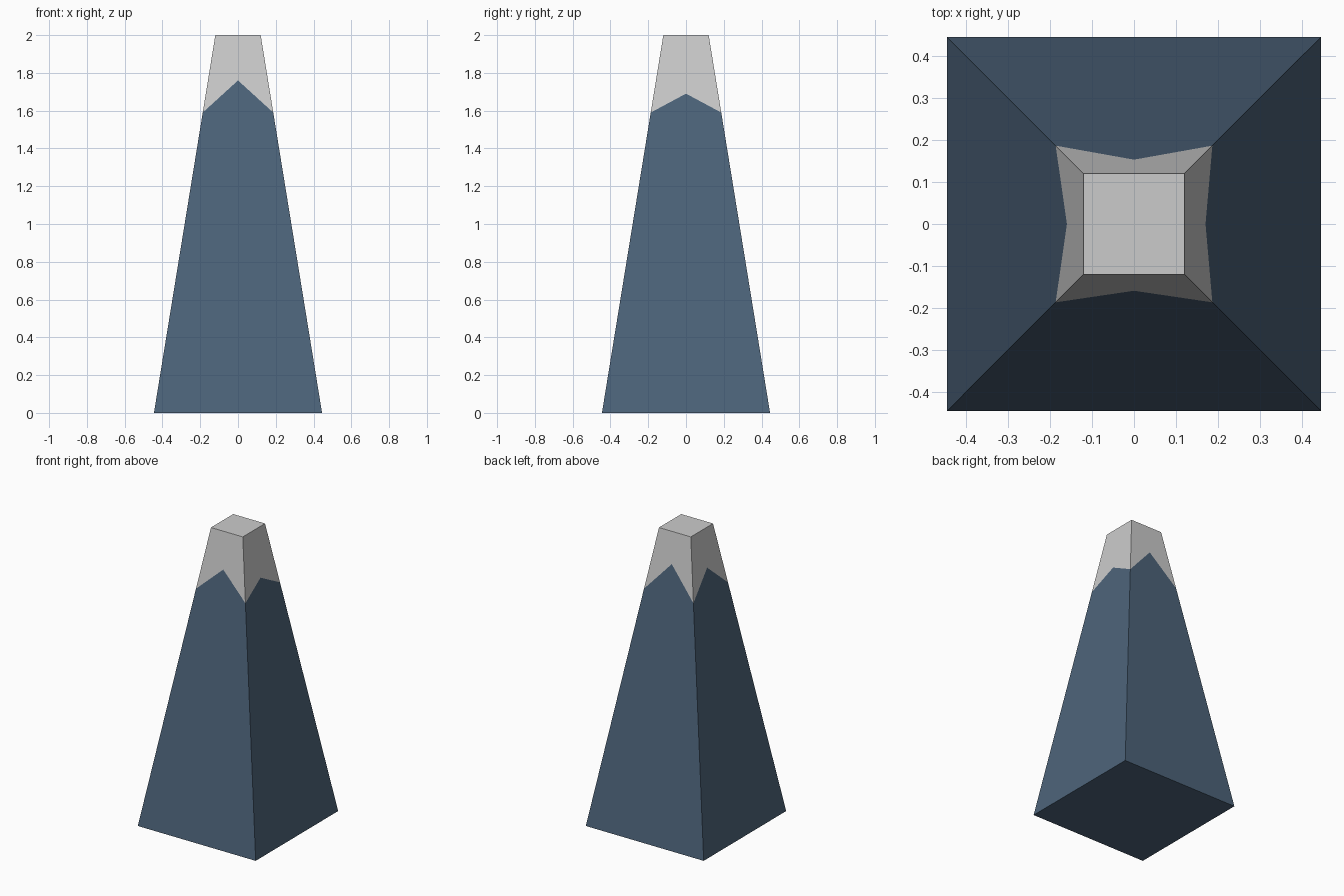
import bpy, bmesh

if "Cube" in bpy.data.objects:
    bpy.data.objects.remove(bpy.data.objects["Cube"])

BASE, TOP, HEIGHT = 0.445, 0.12, 2.0
SNOW_Z = 1.59                          # snow line at the four edges
PEAKS = [1.76, 1.69, 1.795, 1.755]     # snow line mid-face: front, right, back, left
CORNERS = [(-1, -1), (1, -1), (1, 1), (-1, 1)]


def point(dx, dy, z):
    """Point on the tapered tower's surface at height z."""
    h = BASE + (TOP - BASE) * z / HEIGHT
    return (dx * h, dy * h, z)


def tapered_part(name, end_z, colour=None):
    """Four-sided shell from a flat end at end_z to the zigzag snow line."""
    bm = bmesh.new()
    end = [bm.verts.new(point(x, y, end_z)) for x, y in CORNERS]
    edge = [bm.verts.new(point(x, y, SNOW_Z)) for x, y in CORNERS]
    for i in range(4):
        j = (i + 1) % 4
        (ax, ay), (bx, by) = CORNERS[i], CORNERS[j]
        mid = bm.verts.new(point((ax + bx) / 2, (ay + by) / 2, PEAKS[i]))
        loop = [end[i], end[j], edge[j], mid, edge[i]]
        bm.faces.new(loop if end_z < SNOW_Z else loop[::-1])
    bm.faces.new(end[::-1] if end_z < SNOW_Z else end)
    mesh = bpy.data.meshes.new(name)
    bm.to_mesh(mesh)
    bm.free()
    obj = bpy.data.objects.new(name, mesh)
    bpy.context.collection.objects.link(obj)
    if colour:
        mat = bpy.data.materials.new(name + "_colour")
        mat.diffuse_color = colour
        mat.use_nodes = True
        mat.node_tree.nodes["Principled BSDF"].inputs["Base Color"].default_value = mat.diffuse_color
        mesh.materials.append(mat)
    return obj


# Blue mountain body and grey snow cap
tapered_part("mountain_body", 0.0, (0.074, 0.127, 0.195, 1))
tapered_part("snow_cap", HEIGHT)
